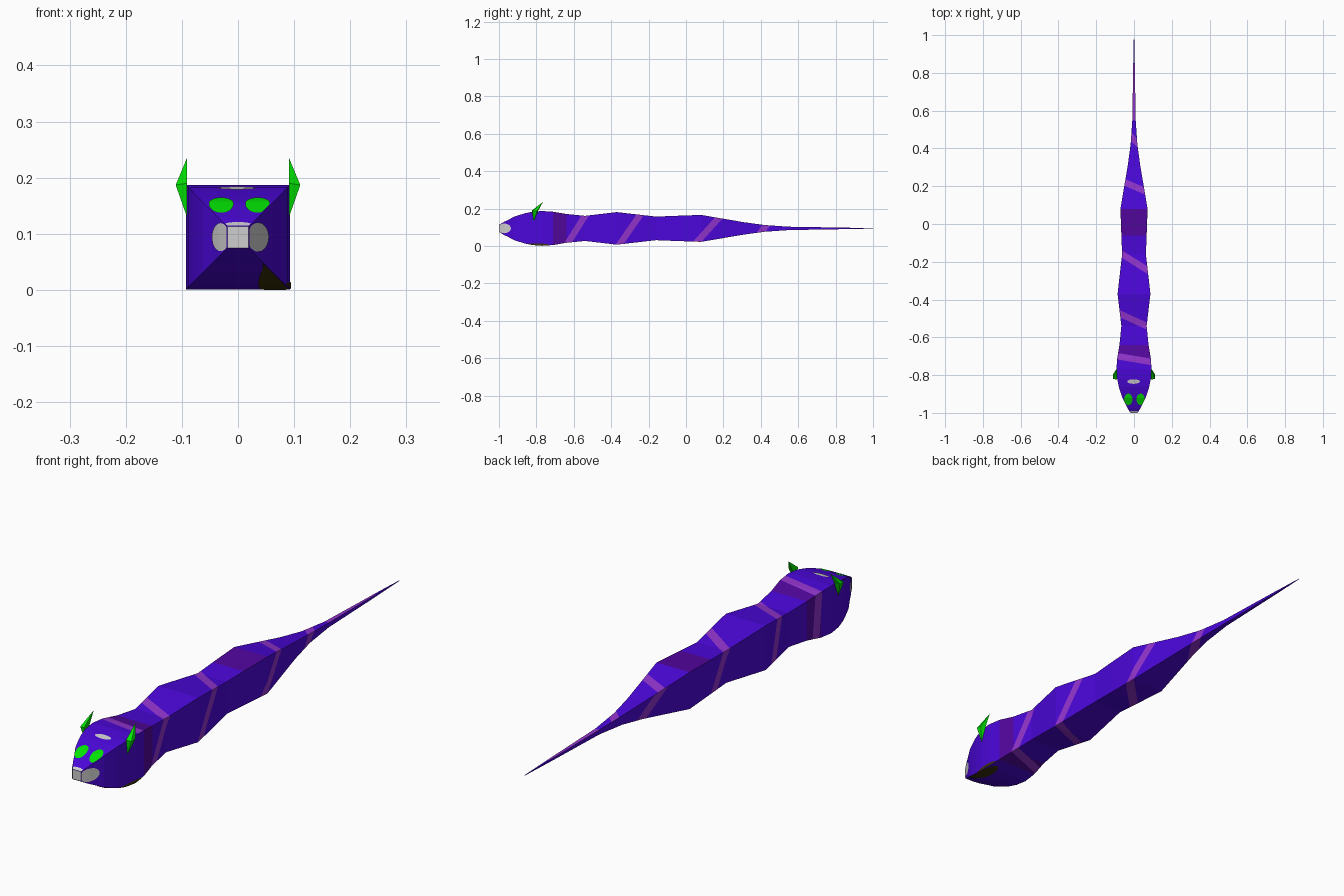
import bpy, bmesh, math
from mathutils import Vector

cube = bpy.data.objects.get("Cube")
if cube:
    bpy.data.objects.remove(cube)

ZC = 0.094  # height of the body axis


def material(name, rgb):
    m = bpy.data.materials.new(name)
    m.use_nodes = True
    m.diffuse_color = (*rgb, 1)
    m.node_tree.nodes["Principled BSDF"].inputs["Base Color"].default_value = (*rgb, 1)
    return m


PURPLE = material("purple", (0.07, 0.002, 0.7))
VIOLET = material("dark violet", (0.085, 0.002, 0.34))
PINK = material("pink violet", (0.29, 0.035, 0.62))
GREEN = material("green", (0.001, 0.78, 0.001))
GREY = material("grey", (0.62, 0.62, 0.62))
OLIVE = material("dark olive", (0.045, 0.033, 0.003))


def finish(name, bm, *mats):
    me = bpy.data.meshes.new(name)
    bm.to_mesh(me)
    bm.free()
    for m in mats:
        me.materials.append(m)
    ob = bpy.data.objects.new(name, me)
    bpy.context.collection.objects.link(ob)
    return ob


# Body profile: position along the length, half width of the square section
profile = [(-1, .019), (-.975, .034), (-.95, .046), (-.92, .062), (-.89, .072),
           (-.86, .081), (-.82, .089), (-.77, .093), (-.71, .089), (-.64, .077),
           (-.54, .067), (-.37, .087), (-.16, .063), (-.06, .067), (.08, .072),
           (.31, .033), (.42, .018), (.55, .009), (.85, .004), (1, .0008)]


def half(y):
    for (y0, h0), (y1, h1) in zip(profile, profile[1:]):
        if y <= y1:
            return h0 + (h1 - h0) * (y - y0) / (y1 - y0)
    return profile[-1][1]


# Body
bm = bmesh.new()
corners = [(-1, 1), (1, 1), (1, -1), (-1, -1)]
rings = [[bm.verts.new((sx * h, y, ZC + sz * h)) for sx, sz in corners] for y, h in profile]
for a, b in zip(rings, rings[1:]):
    for i in range(4):
        j = (i + 1) % 4
        bm.faces.new((a[i], a[j], b[j], b[i]))
bm.faces.new(rings[0])
bm.faces.new(rings[-1])
bmesh.ops.recalc_face_normals(bm, faces=bm.faces)
for f in bm.faces:
    p = f.calc_center_median()
    if -.71 < p.y < -.64 or (-.06 < p.y < .08 and f.normal.z > .5):
        f.material_index = 1
    elif .55 < p.y < .85 and f.normal.z > .5:
        f.material_index = 2
    elif p.y < -.999:
        f.material_index = 3

# Stripe winding round the body: its position at each corner edge it crosses
winding = [.46, .43, .40, .32, .22, .175, .06, -.08, -.16, -.245, -.355, -.43,
           -.475, -.54, -.63, -.685, -.70, -.73]
outward = [Vector(v) for v in ((0, 0, 1), (1, 0, 0), (0, 0, -1), (-1, 0, 0))]
WIDTH = .017


def corner_point(i):
    y = winding[i]
    sx, sz = corners[i % 4]
    return Vector((sx * half(y), y, ZC + sz * half(y)))


for i in range(len(winding) - 1):
    out = outward[i % 4]
    p, q = corner_point(i), corner_point(i + 1)
    normal = (q - p).cross(out).normalized()
    for shift in (-WIDTH, WIDTH):
        bm.normal_update()
        faces = [f for f in bm.faces if f.normal.dot(out) > .6]
        edges = {e for f in faces for e in f.edges}
        verts = {v for f in faces for v in f.verts}
        bmesh.ops.bisect_plane(bm, geom=[*verts, *edges, *faces],
                               plane_co=p + normal * shift, plane_no=normal)
    bm.normal_update()
    for f in bm.faces:
        if f.normal.dot(out) > .6 and abs((f.calc_center_median() - p).dot(normal)) < WIDTH:
            f.material_index = 2
finish("body", bm, PURPLE, VIOLET, PINK, GREY)


# Oval plates that follow one side of the body
def marking(name, side, u0, y0, ru, ry, mat, rows=12):
    bm = bmesh.new()
    previous = None
    for k in range(rows + 1):
        t = math.pi * k / rows
        y = max(-1, y0 - ry * math.cos(t))
        h = half(y)
        ends = []
        for s in (-1, 1):
            u = max(-h, min(h, u0 + s * ru * max(math.sin(t), .05)))
            d = h + .0015
            ends.append(bm.verts.new({"top": (u, y, ZC + d), "bottom": (u, y, ZC - d),
                                      "left": (d, y, ZC + u), "right": (-d, y, ZC + u)}[side]))
        if previous:
            f = bm.faces.new((previous[0], previous[1], ends[1], ends[0]))
            f.normal_update()
            if f.normal.dot(outward[["top", "left", "bottom", "right"].index(side)]) < 0:
                f.normal_flip()
        previous = ends
    return finish(name, bm, mat)


marking("left_eye", "top", .035, -.928, .022, .03, GREEN)
marking("right_eye", "top", -.03, -.928, .022, .03, GREEN)
marking("forehead_patch", "top", -.002, -.834, .034, .012, GREY)
marking("nose_left", "left", 0, -.972, .026, .036, GREY)
marking("nose_right", "right", 0, -.982, .025, .03, GREY)
marking("nose_top", "top", 0, -.997, .025, .008, GREY)
marking("chin_patch", "bottom", .066, -.86, .03, .11, OLIVE)
marking("jaw_patch", "left", -.09, -.8, .01, .07, OLIVE)

# Ears: flattened kites leaning back, one per side
for name, s in (("left_ear", 1), ("right_ear", -1)):
    bm = bmesh.new()
    top, bottom = bm.verts.new((s * .091, -.765, .235)), bm.verts.new((s * .091, -.815, .13))
    ring = [bm.verts.new((s * x, y, z)) for x, y, z in
            ((.091, -.824, .19), (.111, -.82, .187), (.111, -.796, .187), (.091, -.792, .185))]
    for i in range(4):
        for tip in (top, bottom):
            bm.faces.new((ring[i], ring[(i + 1) % 4], tip))
    bmesh.ops.recalc_face_normals(bm, faces=bm.faces)
    finish(name, bm, GREEN)
